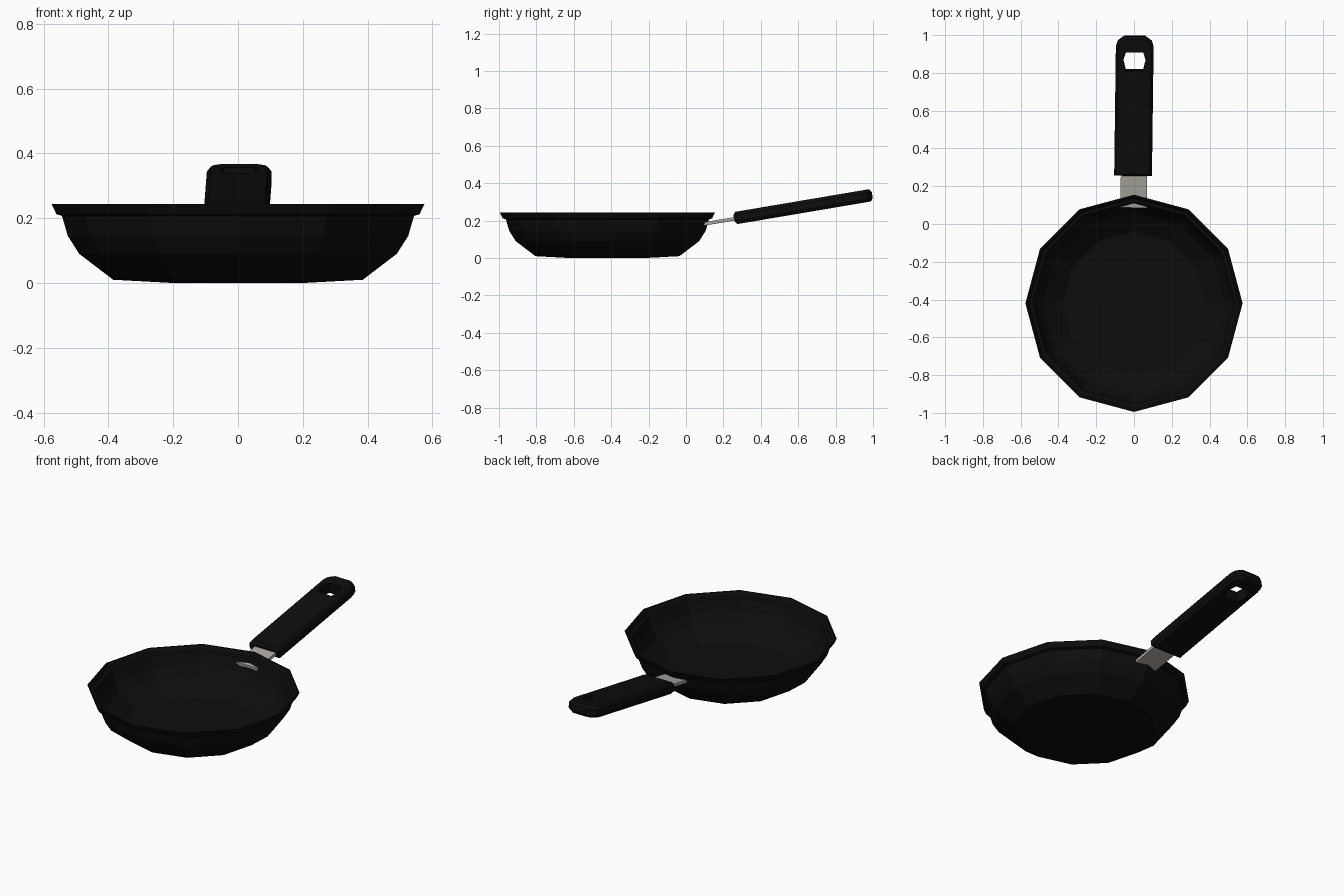
import bpy, bmesh, math
from mathutils import Matrix, Vector

cube = bpy.data.objects.get("Cube")
if cube:
    bpy.data.objects.remove(cube, do_unlink=True)


def material(name, color):
    mat = bpy.data.materials.new(name)
    mat.use_nodes = True
    mat.diffuse_color = (*color, 1)
    bsdf = next(n for n in mat.node_tree.nodes if n.type == 'BSDF_PRINCIPLED')
    bsdf.inputs["Base Color"].default_value = (*color, 1)
    return mat


def finish(bm, name, mat, matrix):
    bmesh.ops.recalc_face_normals(bm, faces=bm.faces)
    mesh = bpy.data.meshes.new(name)
    bm.to_mesh(mesh)
    bm.free()
    mesh.materials.append(mat)
    obj = bpy.data.objects.new(name, mesh)
    obj.matrix_world = matrix
    bpy.context.collection.objects.link(obj)
    return obj


def ring(bm, points, z):
    return [bm.verts.new((x, y, z)) for x, y in points]


def bridge(bm, a, b):
    n = len(a)
    for i in range(n):
        bm.faces.new((a[i], a[(i + 1) % n], b[(i + 1) % n], b[i]))


black = material("black", (0.004, 0.004, 0.004))
steel = material("warm steel", (0.42, 0.39, 0.35))

# Pan: twelve-sided thin shell, outside from base to rim, then back down inside
SIDES = 12
profile = [(0.2, 0.0), (0.385, 0.01), (0.49, 0.09), (0.525, 0.145),
           (0.543, 0.207), (0.56, 0.212), (0.575, 0.243),
           (0.567, 0.243), (0.555, 0.219), (0.537, 0.214),
           (0.517, 0.148), (0.483, 0.096), (0.38, 0.018), (0.2, 0.008)]
bm = bmesh.new()
rings = []
for r, z in profile:
    circle = [(r * math.cos(math.tau * i / SIDES), r * math.sin(math.tau * i / SIDES))
              for i in range(SIDES)]
    rings.append(ring(bm, circle, z))
for lower, upper in zip(rings, rings[1:]):
    bridge(bm, lower, upper)
bm.faces.new(rings[0])
bm.faces.new(rings[-1])
finish(bm, "pan", black, Matrix.Translation((0, -0.42, 0)))

# Tilted frame shared by the strap and the handle, starting at the grip's base
tilt = (Matrix.Translation((-0.005, 0.2575, 0.2125))
        @ Matrix.Rotation(-0.013, 4, 'Z') @ Matrix.Rotation(math.radians(9.6), 4, 'X'))

# Metal strap through the pan wall into the grip
bm = bmesh.new()
bmesh.ops.create_cube(bm, size=1)
bmesh.ops.scale(bm, vec=(0.14, 0.23, 0.018), verts=bm.verts)
bmesh.ops.translate(bm, vec=(0.005, -0.058, -0.003), verts=bm.verts)
finish(bm, "handle_strap", steel, tilt)

# Grip: rounded outline with softened edges and a hanging hole
LENGTH, HALF, THICK = 0.748, 0.1, 0.066
right_side = [(HALF, 0), (HALF, 0.69), (0.09, 0.722), (0.055, LENGTH)]
outline = right_side + [(-x, y) for x, y in reversed(right_side)]
hole = [(0.06, 0.62), (0.046, 0.666), (-0.046, 0.666),
        (-0.06, 0.62), (-0.046, 0.565), (0.046, 0.565)]
middle = Vector((0, LENGTH / 2))


def inset(points, amount):
    scale_x, scale_y = 1 - amount / HALF, 1 - amount / middle.y
    return [(x * scale_x, middle.y + (y - middle.y) * scale_y) for x, y in points]


bm = bmesh.new()
layers = [ring(bm, inset(outline, amount), z * THICK / 2)
          for amount, z in ((0.012, -1), (0, -0.5), (0, 0.5), (0.012, 1))]
for lower, upper in zip(layers, layers[1:]):
    bridge(bm, lower, upper)
hole_rings = [ring(bm, hole, z * THICK / 2) for z in (-1, 1)]
bridge(bm, *hole_rings)
for outer, inner in ((layers[0], hole_rings[0]), (layers[-1], hole_rings[1])):
    edges = [bm.edges.get((loop[i - 1], loop[i]))
             for loop in (outer, inner) for i in range(len(loop))]
    bmesh.ops.triangle_fill(bm, use_beauty=True, edges=edges)
finish(bm, "handle_grip", black, tilt)
